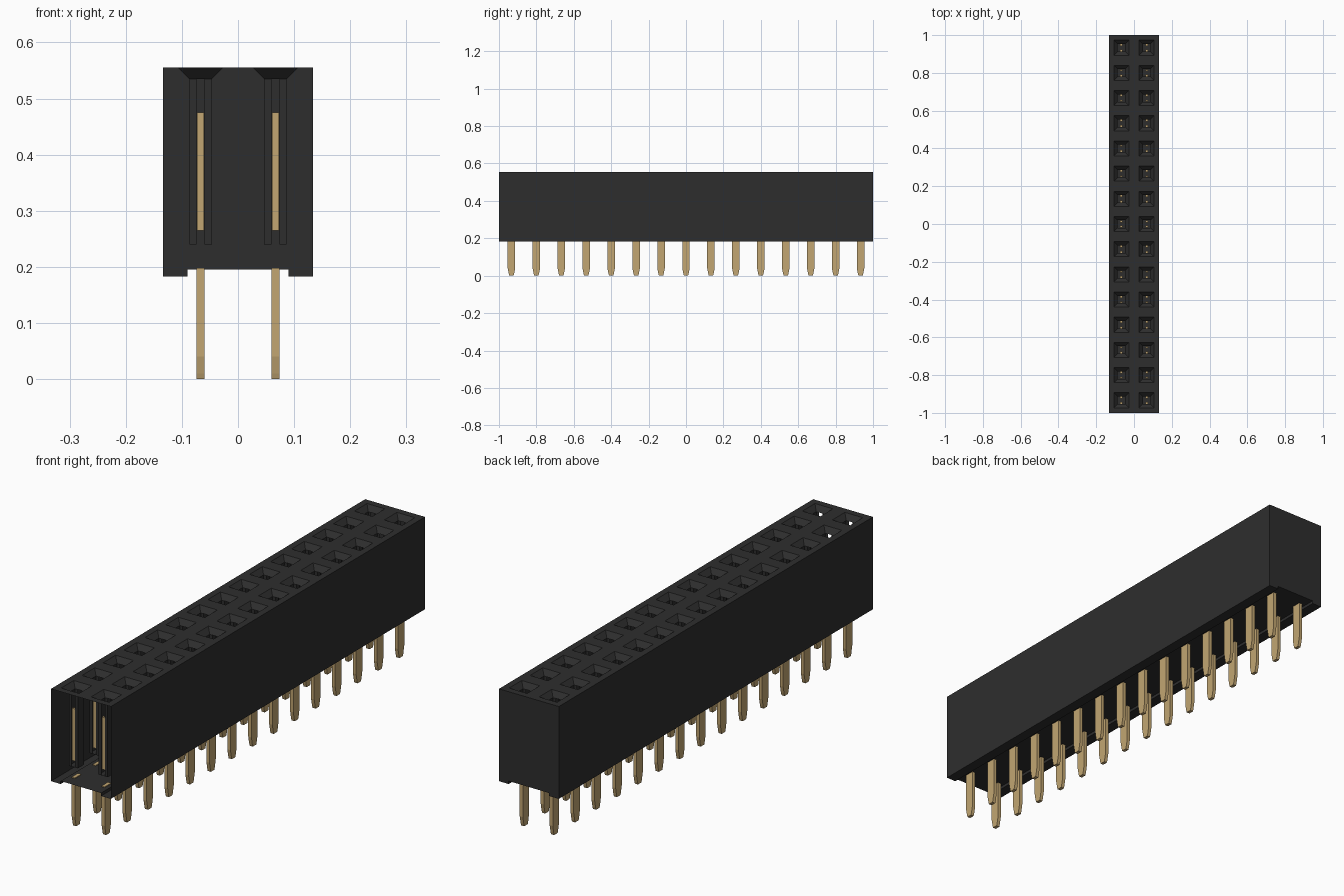
import bpy
import bmesh

ROWS = 15
PITCH = 2 / ROWS
COLS = (-PITCH / 2, PITCH / 2)
ROW_Y = [-1 + PITCH * (i + 0.5) for i in range(ROWS)]
HALF_W = PITCH
TOP, BASE, CHANNEL = 0.555, 0.183, 0.195   # housing heights
CHANNEL_X = 0.09
MOUTH, BORE, SLOT = 0.04, 0.02, 0.007      # socket half widths
NECK, SOCKET_END = 0.535, 0.24

if "Cube" in bpy.data.objects:
    bpy.data.objects.remove(bpy.data.objects["Cube"])


def material(name, rgb, roughness):
    mat = bpy.data.materials.new(name)
    mat.use_nodes = True
    mat.diffuse_color = (*rgb, 1)
    node = mat.node_tree.nodes["Principled BSDF"]
    node.inputs["Base Color"].default_value = (*rgb, 1)
    node.inputs["Roughness"].default_value = roughness
    return mat


def face(bm, *points):
    return bm.faces.new([bm.verts.new(p) for p in points])


def finish(bm, name, mat):
    bmesh.ops.remove_doubles(bm, verts=bm.verts[:], dist=0.0001)
    bmesh.ops.recalc_face_normals(bm, faces=bm.faces[:])
    mesh = bpy.data.meshes.new(name)
    bm.to_mesh(mesh)
    bm.free()
    mesh.materials.append(mat)
    obj = bpy.data.objects.new(name, mesh)
    bpy.context.collection.objects.link(obj)
    return obj


def ring(x, y, half, z):
    return [(x + sx * half, y + sy * half, z)
            for sx, sy in ((-1, -1), (1, -1), (1, 1), (-1, 1))]


black = material("black plastic", (0.027, 0.027, 0.027), 0.6)
gold = material("gold metal", (0.54, 0.38, 0.168), 0.4)

# Housing: a thin shell, open at the front, with a channel underneath
bm = bmesh.new()
profile = [(-HALF_W, TOP), (-HALF_W, BASE), (-CHANNEL_X, BASE), (-CHANNEL_X, CHANNEL),
           (CHANNEL_X, CHANNEL), (CHANNEL_X, BASE), (HALF_W, BASE), (HALF_W, TOP)]
for (xa, za), (xb, zb) in zip(profile, profile[1:]):
    face(bm, (xa, -1, za), (xb, -1, zb), (xb, 1, zb), (xa, 1, za))
face(bm, *[(x, 1, z) for x, z in profile])
finish(bm, "housing_shell", black)

# Top plate with funnel sockets
bm = bmesh.new()
xs = [-HALF_W] + [x + s * MOUTH for x in COLS for s in (-1, 1)] + [HALF_W]
ys = [-1] + [y + s * MOUTH for y in ROW_Y for s in (-1, 1)] + [1]
for i in range(len(xs) - 1):
    for j in range(len(ys) - 1):
        if not (i % 2 and j % 2):
            face(bm, (xs[i], ys[j], TOP), (xs[i + 1], ys[j], TOP),
                 (xs[i + 1], ys[j + 1], TOP), (xs[i], ys[j + 1], TOP))

for x in COLS:
    for y in ROW_Y:
        mouth, neck = ring(x, y, MOUTH, TOP), ring(x, y, BORE, NECK)
        for k in range(4):
            n = (k + 1) % 4
            face(bm, mouth[k], mouth[n], neck[n], neck[k])
        # Bore walls, slotted at the front and back
        for s in (-1, 1):
            a, b = x + s * BORE, x + s * SLOT
            face(bm, (a, y - BORE, SOCKET_END), (a, y + BORE, SOCKET_END),
                 (a, y + BORE, NECK), (a, y - BORE, NECK))
            for t in (-1, 1):
                w = y + t * BORE
                face(bm, (a, w, SOCKET_END), (b, w, SOCKET_END), (b, w, NECK), (a, w, NECK))
        face(bm, *ring(x, y, BORE, SOCKET_END))
finish(bm, "top_plate_with_sockets", black)


# Solid with a rectangular section that changes in depth with height
def add_bar(bm, x, y, half_x, levels):
    rings = [[(x - half_x, y - d, z), (x + half_x, y - d, z),
              (x + half_x, y + d, z), (x - half_x, y + d, z)] for z, d in levels]
    for low, high in zip(rings, rings[1:]):
        for k in range(4):
            n = (k + 1) % 4
            face(bm, low[k], low[n], high[n], high[k])
    face(bm, *rings[0])
    face(bm, *rings[-1])


# Solder pins with tapered tips, and paired spring contacts in the sockets
pins, contacts = bmesh.new(), bmesh.new()
for x in COLS:
    for y in ROW_Y:
        add_bar(pins, x, y, SLOT, [(0, 0.011), (0.01, 0.014), (0.04, 0.02), (0.198, 0.02)])
        for s in (-1, 1):
            add_bar(contacts, x, y + s * 0.014, SLOT - 0.0005, [(0.265, 0.005), (0.475, 0.005)])
finish(pins, "solder_pins", gold)
finish(contacts, "spring_contacts", gold)
